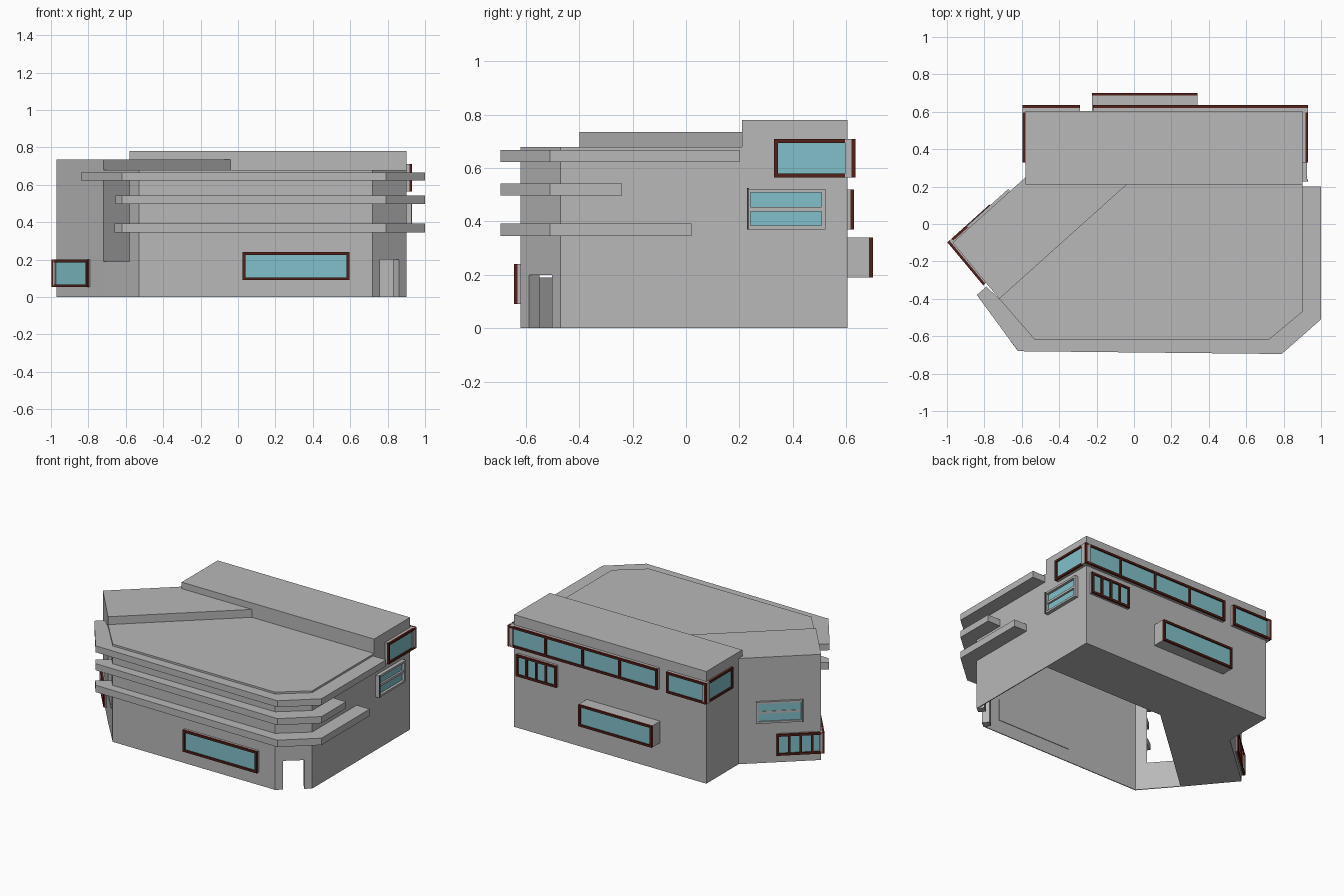
import bpy, bmesh
from mathutils import Vector

if "Cube" in bpy.data.objects:
    bpy.data.objects.remove(bpy.data.objects["Cube"])


def material(name, rgb):
    m = bpy.data.materials.new(name)
    m.diffuse_color = (*rgb, 1)
    m.use_nodes = True
    m.node_tree.nodes["Principled BSDF"].inputs["Base Color"].default_value = m.diffuse_color
    return m


CONCRETE = material("concrete grey", (0.48, 0.48, 0.48))
GLASS = material("pale blue glass", (0.22, 0.53, 0.59))
FRAME = material("dark red brown", (0.085, 0.014, 0.009))
STEEL = material("dark grey", (0.09, 0.09, 0.09))


def finish(name, bm, mat):
    bmesh.ops.recalc_face_normals(bm, faces=bm.faces)
    me = bpy.data.meshes.new(name)
    bm.to_mesh(me)
    bm.free()
    me.materials.append(mat)
    ob = bpy.data.objects.new(name, me)
    bpy.context.collection.objects.link(ob)
    return ob


def add_prism(bm, pts, z0, z1):
    low = [bm.verts.new((x, y, z0)) for x, y in pts]
    top = [bm.verts.new((x, y, z1)) for x, y in pts]
    bm.faces.new(low)
    bm.faces.new(top)
    n = len(pts)
    for i in range(n):
        j = (i + 1) % n
        bm.faces.new((low[i], low[j], top[j], top[i]))


def prism(name, pts, z0, z1, mat=CONCRETE):
    bm = bmesh.new()
    add_prism(bm, pts, z0, z1)
    return finish(name, bm, mat)


class Wall:
    """Places boxes along a wall running left to right as seen from outside."""
    def __init__(self, p0, p1):
        self.p = Vector(p0)
        self.length = (Vector(p1) - self.p).length
        self.d = (Vector(p1) - self.p).normalized()
        self.n = Vector((self.d.y, -self.d.x))

    def at(self, s, out):
        return tuple(self.p + self.d * s + self.n * out)

    def boxes(self, name, specs, mat):
        bm = bmesh.new()
        for s0, s1, z0, z1, o0, o1 in specs:
            pts = [self.at(s0, o0), self.at(s1, o0), self.at(s1, o1), self.at(s0, o1)]
            add_prism(bm, pts, z0, z1)
        return finish(name, bm, mat)


def window(name, p0, p1, z0, z1, depth, panes=1, t=0.015):
    # grey sleeve, glass plate, brown frame with mullions
    w = Wall(p0, p1)
    L = w.length
    w.boxes(name + "_sleeve", [(0, L, z0, z1, -0.01, depth - 0.014)], CONCRETE)
    w.boxes(name + "_glass", [(t, L - t, z0 + t, z1 - t, depth - 0.014, depth - 0.009)], GLASS)
    bars = [(0, L, z0, z0 + t, depth - 0.014, depth), (0, L, z1 - t, z1, depth - 0.014, depth)]
    for i in range(panes + 1):
        c = t / 2 + (L - t) * i / panes
        bars.append((c - t / 2, c + t / 2, z0 + t, z1 - t, depth - 0.014, depth))
    w.boxes(name + "_frame", bars, FRAME)


def louvre_window(name, p0, p1, z0, z1, depth, bar_left):
    # two stacked panes in a grey surround with a dark post at one end
    w = Wall(p0, p1)
    L, t = w.length, 0.014
    mid = (z0 + z1) / 2
    w.boxes(name + "_surround", [
        (0, L, z0, z0 + t, 0, depth), (0, L, z1 - t, z1, 0, depth),
        (0, t, z0 + t, z1 - t, 0, depth), (L - t, L, z0 + t, z1 - t, 0, depth),
        (t, L - t, mid - 0.008, mid + 0.008, 0, depth - 0.005)], CONCRETE)
    w.boxes(name + "_glass", [(t, L - t, z0 + t, mid - 0.008, 0, 0.007),
                              (t, L - t, mid + 0.008, z1 - t, 0, 0.007)], GLASS)
    s = 0 if bar_left else L - 0.009
    w.boxes(name + "_post", [(s, s + 0.009, z0, z1 + 0.003, depth, depth + 0.004)], STEEL)


# Main solid masses
prism("rear_block", [(-0.58, 0.21), (0.90, 0.21), (0.90, 0.605), (-0.58, 0.605)], 0, 0.78)
prism("angled_wing", [(-0.58, 0.25), (-0.97, -0.10), (-0.72, -0.40), (-0.04, 0.21), (-0.58, 0.21)], 0, 0.735)

# Hollow front hall: thin walls with a corner opening and a doorway
A, B, C, D, E = (-0.72, -0.40), (-0.53, -0.62), (0.72, -0.62), (0.90, -0.47), (0.90, 0.21)
left, door = Wall(A, B), Wall(C, D)
t = -0.006
prism("hall_roof", [A, B, C, D, E, (-0.04, 0.21)], 0.665, 0.68)
Wall(B, C).boxes("front_wall", [(0, 1.25, 0, 0.665, t, 0)], CONCRETE)
Wall(D, E).boxes("right_wall", [(0, 0.68, 0, 0.665, t, 0)], CONCRETE)
s = left.length * 0.74
left.boxes("left_corner_wall", [(0, left.length, 0, 0.19, t, 0),
                                (s, left.length, 0.19, 0.665, t, 0)], CONCRETE)
L = door.length
door.boxes("door_corner_wall", [(0, L, 0.2, 0.665, t, 0)], CONCRETE)
door.boxes("door_jambs", [(0, 0.05, 0, 0.2, -0.05, 0), (L - 0.05, L, 0, 0.2, -0.05, 0)], CONCRETE)

# Balcony bands wrapping the front
outer = [(-0.62, -0.68), (0.79, -0.695), (1.0, -0.51)]
for name, z0, z1, end, start in (
        ("top_band", 0.622, 0.667, 0.20, [(-0.72, -0.40), (-0.79, -0.335), (-0.84, -0.38)]),
        ("middle_band", 0.497, 0.543, -0.24, [(-0.575, -0.568), (-0.655, -0.633)]),
        ("lower_band", 0.345, 0.393, 0.02, [(-0.575, -0.568), (-0.66, -0.627)])):
    prism(name, start + outer + [(1.0, end), (0.90, end), D, C, B], z0, z1)

# Framed windows
window("front_window", (0.025, -0.62), (0.595, -0.62), 0.09, 0.24, 0.025)
window("rear_box_window", (0.34, 0.605), (-0.225, 0.605), 0.19, 0.34, 0.095)
window("rear_small_window", (0.87, 0.605), (0.56, 0.605), 0.37, 0.52, 0.025, 4)
window("rear_strip_window", (0.93, 0.605), (-0.22, 0.605), 0.565, 0.71, 0.03, 4)
window("right_corner_window", (0.90, 0.33), (0.90, 0.635), 0.565, 0.71, 0.03)
window("rear_corner_window", (-0.29, 0.605), (-0.597, 0.605), 0.565, 0.71, 0.03)
window("left_corner_window", (-0.58, 0.635), (-0.58, 0.33), 0.565, 0.71, 0.017)

# Wing windows: the low pair meets at the outer corner
wing_back = Wall((-0.58, 0.25), (-0.97, -0.10))
wing_front = Wall((-0.97, -0.10), A)
window("wing_front_window", wing_front.at(-0.02, 0), wing_front.at(0.28, 0), 0.053, 0.2, 0.02)
window("wing_rear_window", wing_back.at(0.24, 0), wing_back.at(wing_back.length + 0.02, 0), 0.053, 0.2, 0.02, 4)
louvre_window("wing_louvre", wing_back.at(0.11, 0), wing_back.at(0.41, 0), 0.28, 0.43, 0.015, False)
louvre_window("right_louvre", (0.90, 0.228), (0.90, 0.522), 0.37, 0.522, 0.025, True)
